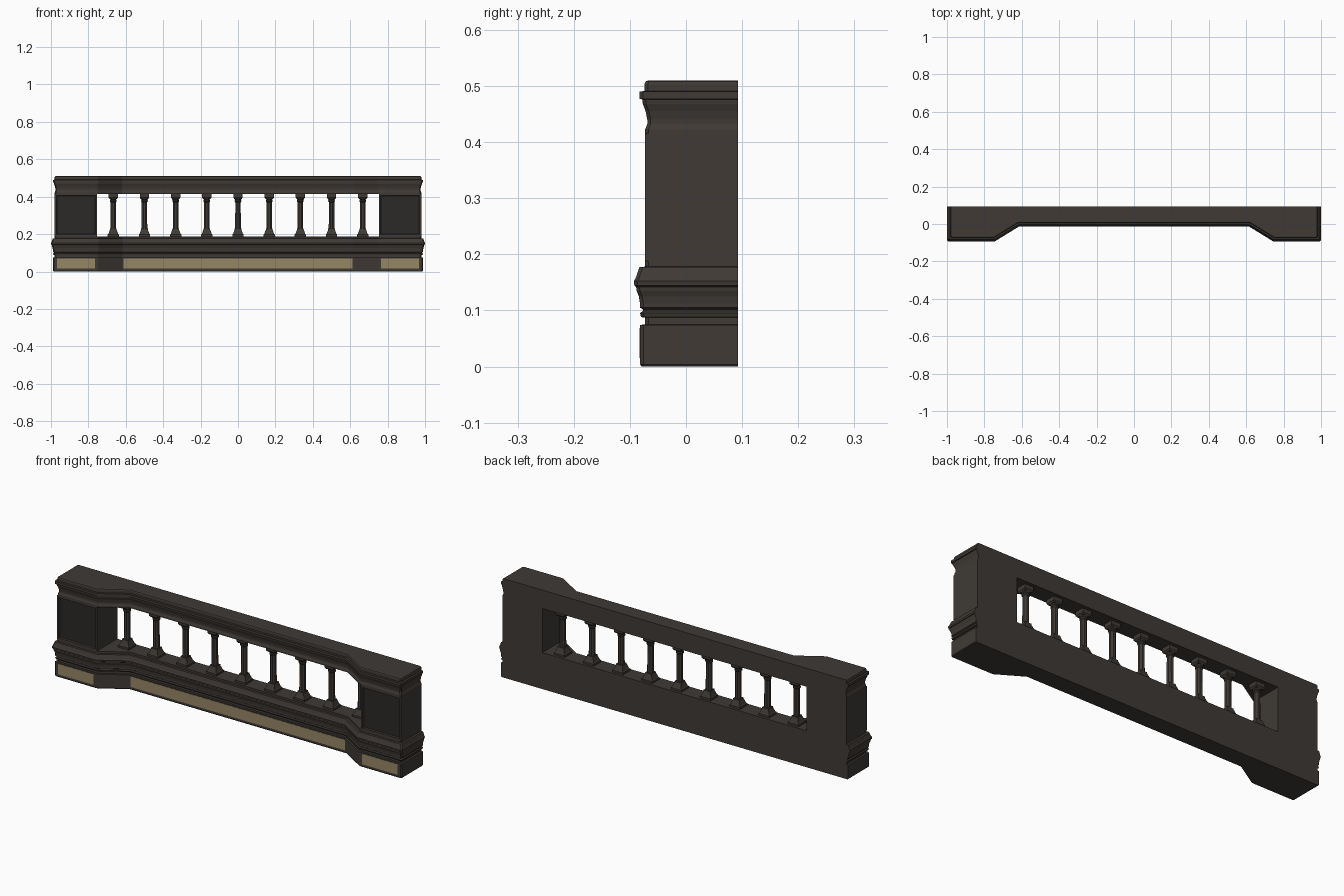
import bpy, bmesh, math

if "Cube" in bpy.data.objects:
    bpy.data.objects.remove(bpy.data.objects["Cube"])

BACK = 0.093
SILL, SOFFIT = 0.188, 0.415


def material(name, rgb):
    m = bpy.data.materials.new(name)
    m.diffuse_color = (*rgb, 1)
    m.use_nodes = True
    m.node_tree.nodes["Principled BSDF"].inputs["Base Color"].default_value = m.diffuse_color
    return m


wood = material("dark_wood", (0.050, 0.042, 0.036))
panel_dark = material("recess_panel", (0.025, 0.022, 0.021))
tan = material("tan_inlay", (0.30, 0.24, 0.13))


def finish(bm, name, *mats):
    bmesh.ops.recalc_face_normals(bm, faces=bm.faces)
    me = bpy.data.meshes.new(name)
    bm.to_mesh(me)
    bm.free()
    ob = bpy.data.objects.new(name, me)
    bpy.context.collection.objects.link(ob)
    for m in mats:
        me.materials.append(m)
    return ob


def loft(name, rings, mat):
    bm = bmesh.new()
    loops = [[bm.verts.new(p) for p in r] for r in rings]
    for a, b in zip(loops, loops[1:]):
        n = len(a)
        for i in range(n):
            j = (i + 1) % n
            bm.faces.new((a[i], a[j], b[j], b[i]))
    bm.faces.new(loops[0])
    bm.faces.new(loops[-1])
    return finish(bm, name, mat)


def plan(d, z, c=0.006):
    """Stepped plan outline pushed outward by d, with mitred corners."""
    t = 0.283 * d
    half = [(-.98 - d, BACK), (-.98 - d, -.073 - d + c), (-.98 - d + c, -.073 - d),
            (-.75 + t, -.073 - d), (-.62 + t, .007 - d)]
    pts = half + [(-x, y) for x, y in reversed(half)]
    return [(x, y, z) for x, y in pts]


# moulded base and moulded top rail, swept around the stepped plan
base_profile = [(.006, 0), (.009, .004), (.009, .074), (0, .075), (0, .087), (.007, .088),
                (.009, .095), (.004, .099), (.004, .102), (.009, .105), (.009, .112),
                (.011, .125), (.015, .135), (.016, .142), (.019, .144), (.020, .152),
                (.017, .157), (.010, .177), (0, .178), (0, SILL)]
rail_profile = [(0, SOFFIT), (0, .422), (-.004, .432), (-.004, .44), (-.001, .455),
                (.004, .468), (.005, .476), (.010, .477), (.010, .490), (.001, .491),
                (.001, .503), (-.001, .508), (-.006, .51)]
loft("moulded_base", [plan(d, z) for d, z in base_profile], wood)
loft("top_rail", [plan(d, z) for d, z in rail_profile], wood)

# end posts with a recessed front panel
for side, s in (("left", -1), ("right", 1)):
    bm = bmesh.new()
    bmesh.ops.create_cube(bm, size=1)
    for v in bm.verts:
        v.co.x = s * (.98 if v.co.x * s > 0 else .753)
        v.co.y = BACK if v.co.y > 0 else -.073
        v.co.z = SOFFIT if v.co.z > 0 else SILL
    front = min(bm.faces, key=lambda f: f.calc_center_median().y)
    bm.normal_update()
    bmesh.ops.inset_region(bm, faces=[front], thickness=.013)
    bmesh.ops.inset_region(bm, faces=[front], thickness=.003, depth=-.008)
    front.material_index = 1
    finish(bm, side + "_post", wood, panel_dark)

# tan inlays on the plinth
for name, x0, x1, y in (("left_inlay", -.967, -.765, -.082), ("middle_inlay", -.612, .612, -.002),
                        ("right_inlay", .765, .967, -.082)):
    bm = bmesh.new()
    bmesh.ops.create_cube(bm, size=1)
    for v in bm.verts:
        v.co = ((x0 + x1) / 2 + v.co.x * (x1 - x0), y + v.co.y * .002, .042 + v.co.z * .054)
    finish(bm, name, tan)


# balusters: square flared foot, octagonal shaft, rounded capital
def ring(x, y, r, z, n):
    k = r / math.cos(math.pi / n)
    return [(x + k * math.cos(math.pi * (2 * i + 1) / n),
             y + k * math.sin(math.pi * (2 * i + 1) / n), z) for i in range(n)]


foot = [(.030, SILL), (.030, .198), (.026, .202), (.018, .224), (.018, .229)]
shaft = [(.015, .226), (.0145, .37), (.018, .374), (.018, .380), (.015, .383),
         (.019, .387), (.024, .396)]
cap = [(.020, .388), (.025, .395), (.025, SOFFIT)]
for i in range(9):
    x = (i - 4) * .1667
    for name, prof, n in (("foot", foot, 4), ("shaft", shaft, 8), ("capital", cap, 4)):
        loft(f"baluster_{name}_{i + 1}", [ring(x, .05, r, z, n) for r, z in prof], wood)
